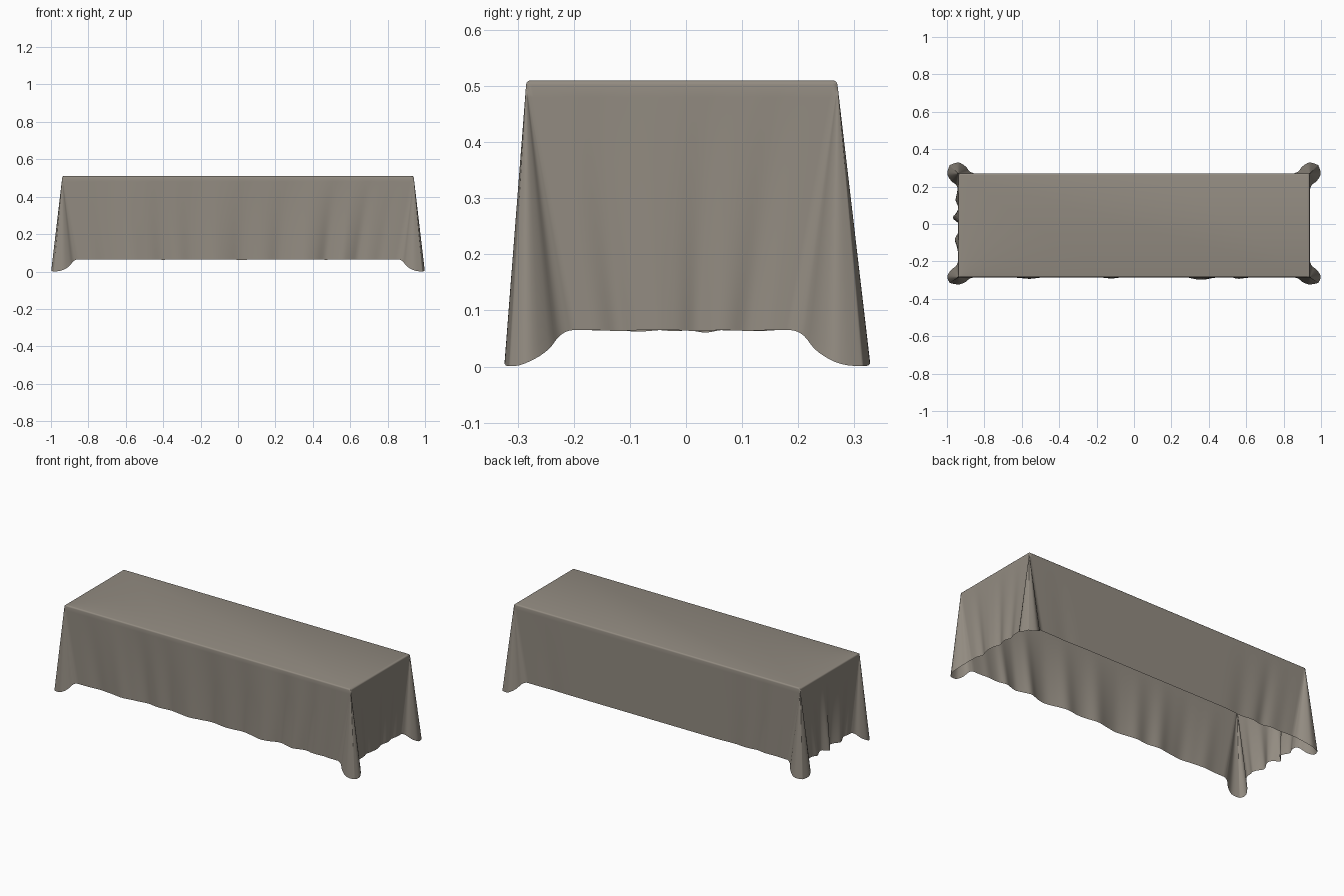
import bpy, bmesh, math
from mathutils import Vector

if "Cube" in bpy.data.objects:
    bpy.data.objects.remove(bpy.data.objects["Cube"])

X, Y0, Y1, H = 0.94, -0.285, 0.27, 0.51     # table top limits and height
HEM, REACH = 0.065, 0.085                   # hem height, reach of corner folds


def bumps(a, table):
    # sum of soft folds given as (position, depth, width)
    return sum(d * math.exp(-((a - p) / w) ** 2) for p, d, w in table)


# Hanging folds of each side, outward positive
FRONT = [(-0.72, -.012, .05), (-0.56, .008, .05), (-0.4, -.015, .05), (-0.25, -.012, .05),
         (-0.12, .006, .05), (0.02, -.018, .06), (0.22, -.014, .05), (0.36, .013, .06),
         (0.47, -.016, .035), (0.56, .008, .03), (0.64, -.014, .03), (0.76, -.01, .03)]
RIGHT = [(-0.12, -.012, .025), (-0.05, .002, .02), (0.02, -.012, .025), (0.11, -.01, .025)]
BACK = [(-0.78, -.008, .04), (-0.65, -.012, .04), (-0.5, -.008, .06), (0.7, -.004, .06)]
LEFT = [(0.13, .014, .025), (0.07, -.008, .02), (0.035, .03, .022), (-0.02, -.012, .025),
        (-0.085, .018, .03), (-0.15, -.008, .02)]

# Corner fold seen from above: (along first side, outward), diagonal-symmetric
LOBE = [(-.085, 0), (-.06, .012), (-.04, .037), (-.004, .058), (.038, .048)]
LOBE += [(b, a) for a, b in reversed(LOBE)]


def spline(pts, n):
    p = [Vector(q) for q in pts]
    p = [2 * p[0] - p[1]] + p + [2 * p[-1] - p[-2]]
    out = []
    for i in range(1, len(p) - 2):
        a, b, c, d = p[i - 1:i + 3]
        for k in range(n):
            t = k / n
            out.append(.5 * (2 * b + (c - a) * t + (2 * a - 5 * b + 4 * c - d) * t * t
                             + (3 * b - a - 3 * c + d) * t ** 3))
    return out + [p[-2]]


columns = []    # (top point, bottom point) around the cloth, counter-clockwise


def side(start, end, folds, n):
    s, e = Vector(start), Vector(end)
    d = (e - s).normalized()
    out = Vector((d.y, -d.x))
    bs, be = s + d * REACH, e - d * REACH
    for i in range(n + 1):
        f = i / n
        b = bs.lerp(be, f)
        a = b.x if abs(d.x) > .5 else b.y
        w = bumps(a, folds) * min(1, 8 * f, 8 * (1 - f))
        b = b + out * w
        columns.append((s.lerp(e, f), Vector((b.x, b.y, HEM - abs(w) * .15))))


def corner(c, d):
    c, d = Vector(c), Vector(d)
    out = Vector((d.y, -d.x))
    pts = spline(LOBE, 4)
    for i, p in enumerate(pts[1:-1], 1):
        b = d * p.x + out * p.y
        if c.y < 0 and b.y < 0:
            b.y *= 0.66
        f = min(i, len(pts) - 1 - i) / (len(pts) - 1) * 2
        f = min(1, f / .85)
        z = HEM - (HEM - .001) * (.5 - .5 * math.cos(math.pi * f))
        columns.append((c, Vector((c.x + b.x, c.y + b.y, z))))


side((-X, Y0), (X, Y0), FRONT, 140)
corner((X, Y0), (1, 0))
side((X, Y0), (X, Y1), RIGHT, 60)
corner((X, Y1), (0, 1))
side((X, Y1), (-X, Y1), BACK, 140)
corner((-X, Y1), (-1, 0))
side((-X, Y1), (-X, Y0), LEFT, 60)
corner((-X, Y0), (0, -1))

# Rows: rounded table edge, then the hanging cloth
bm = bmesh.new()
rows = []
for k in range(4):
    a = k / 3 * math.pi / 2
    r = .008
    ins, z = r * (1 - math.sin(a)), H - r * (1 - math.cos(a))
    rows.append([bm.verts.new((max(-X + ins, min(X - ins, t.x)),
                               max(Y0 + ins, min(Y1 - ins, t.y)), z)) for t, b in columns])
ROWS = 20
for k in range(1, ROWS + 1):
    f = k / ROWS
    row = []
    for t, b in columns:
        p = Vector((t.x, t.y, H - .008)).lerp(b, f)
        row.append(bm.verts.new(p))
    rows.append(row)
n = len(columns)
for up, low in zip(rows, rows[1:]):
    for i in range(n):
        j = (i + 1) % n
        bm.faces.new((up[i], low[i], low[j], up[j]))
bm.faces.new(rows[0])
bmesh.ops.remove_doubles(bm, verts=bm.verts, dist=1e-5)

mesh = bpy.data.meshes.new("tablecloth")
bm.to_mesh(mesh)
bm.free()
cloth = bpy.data.objects.new("tablecloth", mesh)
bpy.context.collection.objects.link(cloth)
bpy.context.view_layer.objects.active = cloth
cloth.select_set(True)
bpy.ops.object.shade_smooth_by_angle(angle=math.radians(40))

# Warm grey linen
mat = bpy.data.materials.new("linen")
mat.diffuse_color = (0.29, 0.26, 0.22, 1)
mat.use_nodes = True
mat.node_tree.nodes["Principled BSDF"].inputs["Base Color"].default_value = mat.diffuse_color
mesh.materials.append(mat)
